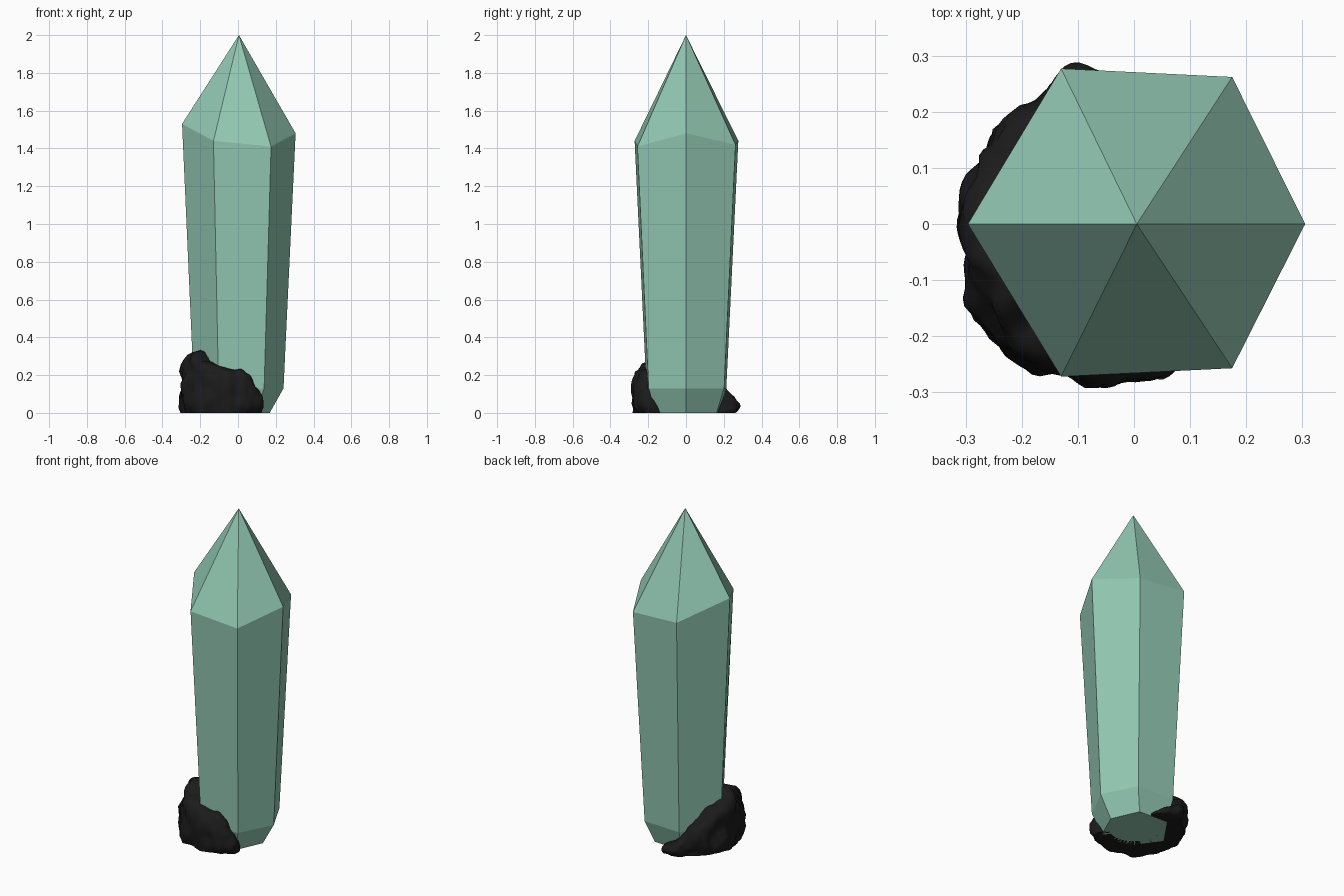
import bpy, bmesh, math
from mathutils import Vector, noise

if "Cube" in bpy.data.objects:
    bpy.data.objects.remove(bpy.data.objects["Cube"])


def material(name, rgb):
    m = bpy.data.materials.new(name)
    m.diffuse_color = (*rgb, 1)
    m.use_nodes = True
    m.node_tree.nodes["Principled BSDF"].inputs["Base Color"].default_value = m.diffuse_color
    return m


def make_object(name, bm, mat, smooth):
    bmesh.ops.recalc_face_normals(bm, faces=bm.faces)
    mesh = bpy.data.meshes.new(name)
    bm.to_mesh(mesh)
    bm.free()
    mesh.materials.append(mat)
    ob = bpy.data.objects.new(name, mesh)
    bpy.context.collection.objects.link(ob)
    bpy.context.view_layer.objects.active = ob
    ob.select_set(True)
    if smooth:
        bpy.ops.object.shade_smooth_by_angle(angle=math.radians(smooth))
    ob.select_set(False)
    return ob


green = material("pale green crystal", (0.29, 0.58, 0.45))
black = material("black rock", (0.011, 0.011, 0.011))

# Crystal: irregular six-sided column, pointed top, chamfered foot
shoulder = [(0.305, 0, 1.48), (0.175, 0.262, 1.42), (-0.13, 0.277, 1.44),
            (-0.296, 0, 1.53), (-0.13, -0.272, 1.44), (0.175, -0.257, 1.41)]
bm = bmesh.new()
foot = [bm.verts.new((x * (0.55 if x > 0 else 0.72), y * 0.62, 0)) for x, y, z in shoulder]
low = [bm.verts.new((x * 0.79, y * 0.77, 0.13)) for x, y, z in shoulder]
high = [bm.verts.new(p) for p in shoulder]
tip = bm.verts.new((0.005, 0, 2))
for i in range(6):
    j = (i + 1) % 6
    bm.faces.new((foot[i], foot[j], low[j], low[i]))
    bm.faces.new((low[i], low[j], high[j], high[i]))
    bm.faces.new((high[i], high[j], tip))
bm.faces.new(foot)
make_object("crystal", bm, green, 0)

# Rock crust wrapped round the left of the foot: angle, outer radius, height
keys = [(84, 0.19, 0.015), (96, 0.27, 0.04), (108, 0.295, 0.07), (125, 0.275, 0.12),
        (140, 0.295, 0.19), (160, 0.30, 0.26), (180, 0.31, 0.30), (200, 0.315, 0.325),
        (212, 0.32, 0.325), (225, 0.325, 0.27), (240, 0.31, 0.25), (256, 0.295, 0.235),
        (275, 0.265, 0.225), (290, 0.26, 0.18), (301, 0.25, 0.12), (308, 0.20, 0.03)]


def crust(angle):
    for (a, r, h), (b, s, k) in zip(keys, keys[1:]):
        if angle <= b:
            t = (angle - a) / (b - a)
            return r + (s - r) * t, h + (k - h) * t
    return keys[-1][1:]


bm = bmesh.new()
rows, steps, seg = [], 90, 18
a0, a1 = keys[0][0], keys[-1][0]
for i in range(steps + 1):
    ang = a0 + (a1 - a0) * i / steps
    outer, h = crust(ang)
    inner = 0.14
    mid, half = (outer + inner) / 2, (outer - inner) / 2
    th = math.radians(ang)
    row = []
    for k in range(seg + 1):
        a = -0.75 + (math.pi + 0.75) * k / seg
        c, s = math.cos(a), math.sin(a)
        r = mid + half * math.copysign(abs(c) ** 0.6, c)
        z = h * max(0, (s + 0.68) / 1.68)
        p = Vector((r * math.cos(th), r * math.sin(th), z))
        # lumps
        n = noise.noise(p * 11) * 0.022 + noise.noise(p * 28) * 0.010
        r += n * max(0, c + 0.3)
        z = 0 if k == 0 else max(0, z + n * max(0, s) * min(1, h / 0.1))
        row.append(bm.verts.new((r * math.cos(th), r * math.sin(th), z)))
    row.append(bm.verts.new((inner * math.cos(th), inner * math.sin(th), 0)))
    rows.append(row)
for a, b in zip(rows, rows[1:]):
    for k in range(len(a)):
        j = (k + 1) % len(a)
        bm.faces.new((a[k], a[j], b[j], b[k]))
bm.faces.new(rows[0])
bm.faces.new(rows[-1])
make_object("rock_crust", bm, black, 50)
